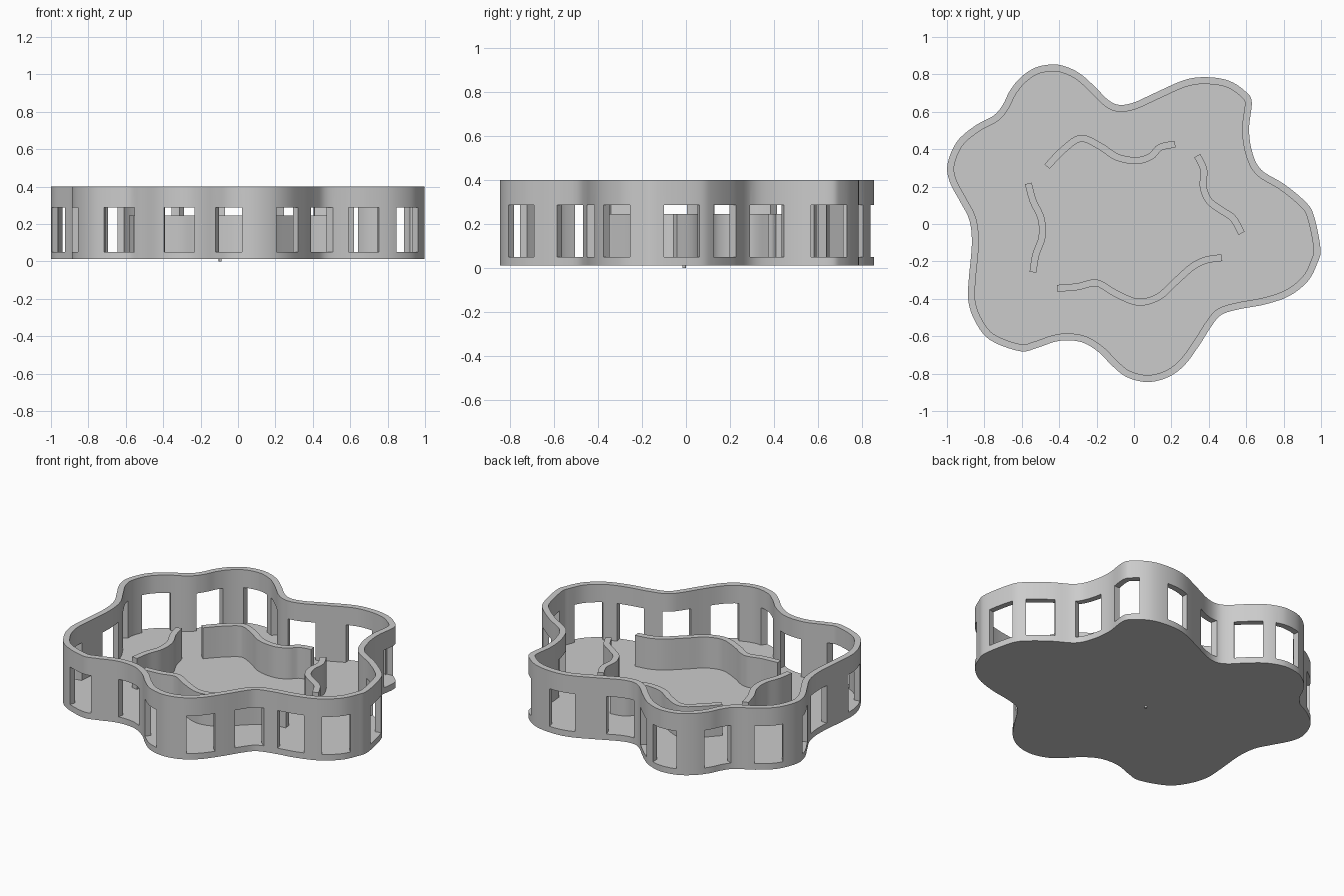
import bpy, bmesh, math
from mathutils import Vector, Matrix

if "Cube" in bpy.data.objects:
    bpy.data.objects.remove(bpy.data.objects["Cube"])

BASE, FLOOR, WIN_TOP, DIVIDER_TOP, TOP, THICK = 0.012, 0.05, 0.287, 0.245, 0.40, 0.037

OUTLINE = [(.997, -.13), (.96, .05), (.91, .125), (.80, .215), (.68, .29), (.632, .385),
           (.615, .51), (.63, .65), (.60, .705), (.51, .765), (.39, .785), (.27, .77),
           (.11, .70), (0, .65), (-.08, .637), (-.14, .665), (-.21, .735), (-.29, .805),
           (-.37, .843), (-.44, .853), (-.53, .835), (-.61, .78), (-.665, .71), (-.70, .64),
           (-.75, .58), (-.85, .525), (-.947, .44), (-.997, .32), (-.985, .225), (-.93, .12),
           (-.88, .02), (-.867, -.107), (-.883, -.29), (-.886, -.41), (-.85, -.52),
           (-.77, -.62), (-.61, -.68), (-.52, -.663), (-.424, -.63), (-.344, -.622),
           (-.263, -.638), (-.183, -.69), (-.12, -.755), (-.04, -.818), (.07, -.845),
           (.18, -.82), (.27, -.755), (.35, -.647), (.415, -.545), (.468, -.485),
           (.565, -.455), (.70, -.43), (.83, -.385), (.93, -.305), (.98, -.21)]

# approximate centre of every window, snapped to the outline later
WINDOWS = [(-.64, -.675), (-.305, -.625), (-.05, -.81), (.265, -.76), (.435, -.52),
           (.67, -.435), (.91, -.32), (.99, -.035), (.85, .185), (.635, .37), (.62, .65),
           (.31, .775), (0, .65), (-.22, .745), (-.44, .853), (-.685, .67), (-.90, .48),
           (-.965, .185), (-.867, -.09), (-.886, -.43)]

DIVIDERS = {
    "back_divider": [(-.465, .307), (-.38, .395), (-.285, .458), (-.18, .415), (-.09, .357),
                     (.015, .339), (.09, .362), (.14, .41), (.22, .427)],
    "right_divider": [(.338, .365), (.373, .29), (.37, .20), (.40, .125), (.465, .075),
                      (.53, .03), (.575, -.05)],
    "left_divider": [(-.565, .217), (-.54, .125), (-.497, .03), (-.492, -.07),
                     (-.525, -.165), (-.54, -.258)],
    "front_divider": [(-.41, -.344), (-.30, -.335), (-.20, -.315), (-.10, -.37), (.02, -.418),
                      (.13, -.39), (.22, -.31), (.31, -.23), (.385, -.193), (.47, -.18)],
}


def spline(pts, closed, steps=5):
    """Smooth curve through the points."""
    p = [Vector(q) for q in pts]
    n = len(p)
    get = (lambda i: p[i % n]) if closed else (lambda i: p[min(max(i, 0), n - 1)])
    out = []
    for i in range(n if closed else n - 1):
        a, b, c, d = (get(i + k) for k in (-1, 0, 1, 2))
        for s in range(steps):
            t = s / steps
            out.append(0.5 * (2 * b + (c - a) * t + (2 * a - 5 * b + 4 * c - d) * t * t
                              + (3 * b - a - 3 * c + d) * t ** 3))
    return out if closed else out + [p[-1]]


def normals(line, closed):
    n, out = len(line), []
    for i in range(n):
        a = line[i - 1] if closed or i else line[0]
        b = line[(i + 1) % n] if closed or i < n - 1 else line[-1]
        t = (b - a).normalized()
        out.append(Vector((-t.y, t.x)))
    return out


def make(name, bm):
    bmesh.ops.recalc_face_normals(bm, faces=bm.faces)
    me = bpy.data.meshes.new(name)
    bm.to_mesh(me)
    bm.free()
    ob = bpy.data.objects.new(name, me)
    bpy.context.collection.objects.link(ob)
    return ob


def smooth(ob):
    bpy.ops.object.select_all(action='DESELECT')
    ob.select_set(True)
    bpy.context.view_layer.objects.active = ob
    bpy.ops.object.shade_smooth_by_angle(angle=math.radians(35))


def ribbon(name, left, right, z0, z1, closed):
    """Wall between two side lines."""
    bm = bmesh.new()
    rows = [[bm.verts.new((q.x, q.y, z)) for q, z in ((l, z0), (r, z0), (r, z1), (l, z1))]
            for l, r in zip(left, right)]
    for i in range(len(rows) if closed else len(rows) - 1):
        a, b = rows[i], rows[(i + 1) % len(rows)]
        for k in range(4):
            bm.faces.new((a[k], a[(k + 1) % 4], b[(k + 1) % 4], b[k]))
    if not closed:
        bm.faces.new(rows[0])
        bm.faces.new(rows[-1])
    return make(name, bm)


outer = spline(OUTLINE, True)
norm = normals(outer, True)
inner = [p + n * THICK for p, n in zip(outer, norm)]

# floor slab
bm = bmesh.new()
face = bm.faces.new([bm.verts.new((p.x, p.y, BASE)) for p in outer])
top = bmesh.ops.extrude_face_region(bm, geom=[face])["geom"]
bmesh.ops.translate(bm, vec=(0, 0, FLOOR - BASE),
                    verts=[v for v in top if isinstance(v, bmesh.types.BMVert)])
smooth(make("floor", bm))

# outer wall with window openings
wall = ribbon("outer_wall", outer, inner, FLOOR, TOP, True)
bm = bmesh.new()
for w in WINDOWS:
    i = min(range(len(outer)), key=lambda k: (outer[k] - Vector(w)).length)
    c, n = outer[i] + norm[i] * THICK / 2, norm[i]
    z0 = FLOOR - 0.05
    bmesh.ops.create_cube(bm, size=1, matrix=(
        Matrix.Translation((c.x, c.y, (z0 + WIN_TOP) / 2))
        @ Matrix.Rotation(math.atan2(n.y, n.x), 4, 'Z')
        @ Matrix.Diagonal((0.16, 0.165, WIN_TOP - z0, 1))))
cutter = make("window_cutter", bm)
cutter.hide_render = True
mod = wall.modifiers.new("windows", 'BOOLEAN')
mod.operation, mod.solver, mod.object = 'DIFFERENCE', 'EXACT', cutter
bpy.context.view_layer.objects.active = wall
bpy.ops.object.modifier_apply(modifier=mod.name)
bpy.data.objects.remove(cutter)
smooth(wall)

# low wavy dividers inside
for name, pts in DIVIDERS.items():
    line = spline(pts, False)
    nn = normals(line, False)
    h = THICK / 2
    smooth(ribbon(name, [p + n * h for p, n in zip(line, nn)],
                  [p - n * h for p, n in zip(line, nn)], FLOOR, DIVIDER_TOP, False))

# tiny peg under the floor
bm = bmesh.new()
bmesh.ops.create_cone(bm, cap_ends=True, segments=16, radius1=0.008, radius2=0.008,
                      depth=BASE + 0.01,
                      matrix=Matrix.Translation((-.095, -.008, (BASE + 0.01) / 2)))
smooth(make("base_peg", bm))
